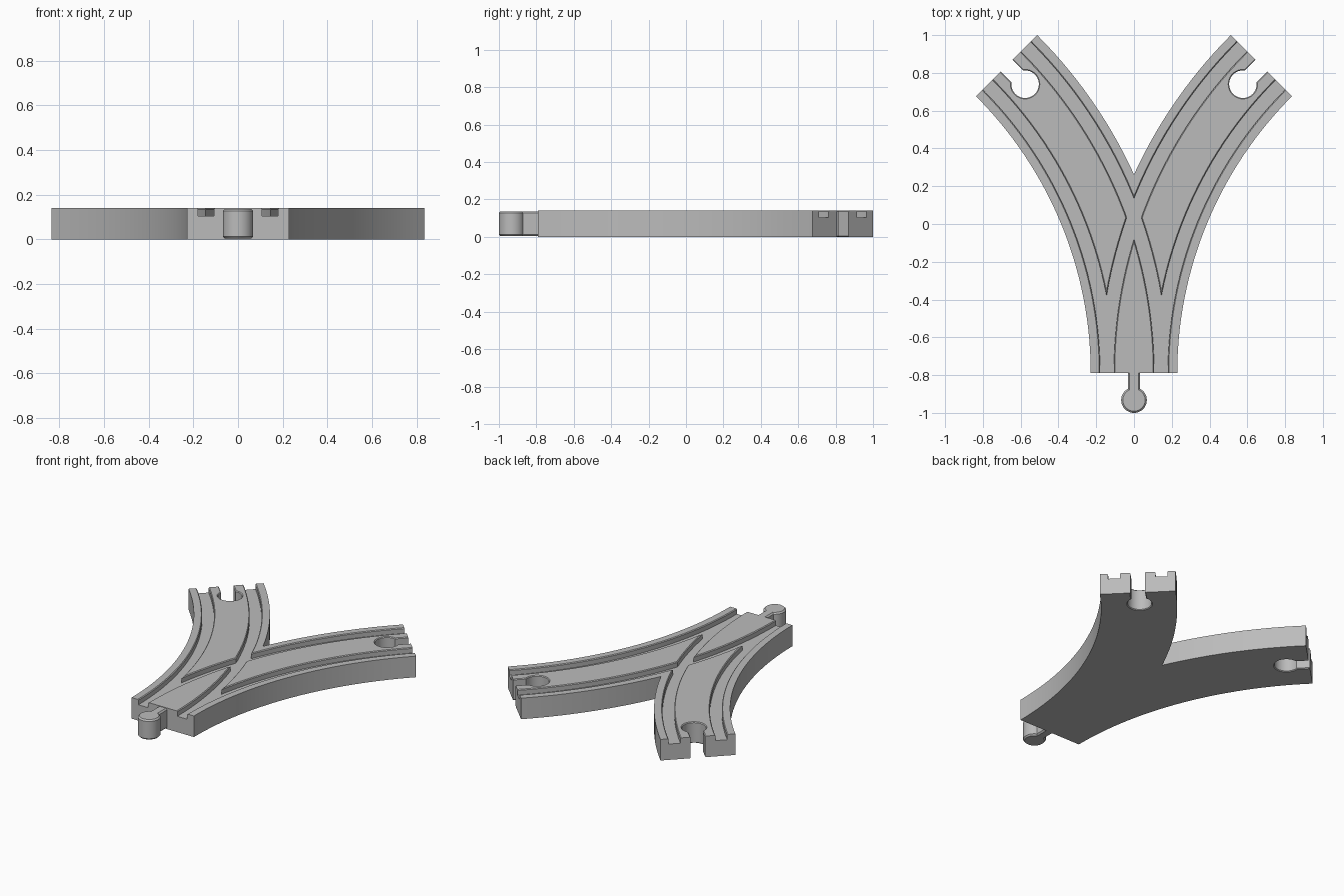
import bpy, bmesh
from math import cos, sin, pi, radians

if "Cube" in bpy.data.objects:
    bpy.data.objects.remove(bpy.data.objects["Cube"], do_unlink=True)

RADIUS, HALF, HEIGHT, FRONT = 2.302, 0.229, 0.14, -0.79
SWEEP = radians(45)
FLARE = 0.005

grey = bpy.data.materials.new("track grey")
grey.use_nodes = True
grey.diffuse_color = (0.5, 0.5, 0.5, 1)
grey.node_tree.nodes["Principled BSDF"].inputs["Base Color"].default_value = (0.5, 0.5, 0.5, 1)


def loft(name, rings):
    """Closed solid skinned through matching rings of points."""
    bm = bmesh.new()
    loops = [[bm.verts.new(p) for p in ring] for ring in rings]
    for a, b in zip(loops, loops[1:]):
        for i in range(len(a)):
            j = (i + 1) % len(a)
            bm.faces.new((a[i], a[j], b[j], b[i]))
    bm.faces.new(loops[0])
    bm.faces.new(loops[-1])
    bmesh.ops.recalc_face_normals(bm, faces=bm.faces)
    mesh = bpy.data.meshes.new(name)
    bm.to_mesh(mesh)
    bm.free()
    mesh.materials.append(grey)
    obj = bpy.data.objects.new(name, mesh)
    bpy.context.collection.objects.link(obj)
    return obj


def boolean(target, tool, operation):
    mod = target.modifiers.new(tool.name, "BOOLEAN")
    mod.operation, mod.solver, mod.object = operation, "EXACT", tool
    bpy.context.view_layer.objects.active = target
    bpy.ops.object.modifier_apply(modifier=mod.name)
    bpy.data.objects.remove(tool, do_unlink=True)


def on_arc(side, offset, angle):
    """Point of a curved branch, offset outward from its centre line."""
    r = RADIUS + offset
    return side * (RADIUS - r * cos(angle)), FRONT + r * sin(angle)


def round_solid(name, x, y, levels, count=40):
    """Upright turned solid from (radius, height) levels."""
    turn = [2 * pi * i / count for i in range(count)]
    return loft(name, [[(x + r * cos(t), y + r * sin(t), z) for t in turn] for r, z in levels])


# Forked body: inner edge, branch end, then outer edge back to the crotch
steps = 28
crotch = math_angle = pi / 2
from math import acos
crotch = acos(RADIUS / (RADIUS + HALF))
half = [on_arc(1, -HALF, SWEEP * i / steps) for i in range(steps + 1)]
half += [on_arc(1, HALF, SWEEP + (crotch - SWEEP) * i / 14) for i in range(15)]
half[-1] = (0, half[-1][1])
outline = half + [(-x, y) for x, y in reversed(half[:-1])]
body = loft("track_body", [[(x, y, z) for x, y in outline] for z in (0, HEIGHT)])

for side in (-1, 1):
    # Wheel grooves with softened top edges
    for centre in (-0.143, 0.143):
        w, top = 0.036, HEIGHT - FLARE
        section = [(-w, 0.105), (w, 0.105), (w, top), (w + 2 * FLARE, HEIGHT + FLARE),
                   (-w - 2 * FLARE, HEIGHT + FLARE), (-w, top)]
        rings = []
        for i in range(-1, steps + 2):
            a = SWEEP * i / steps
            rings.append([(*on_arc(side, centre + o, a), z) for o, z in section])
        boolean(body, loft("groove_cutter", rings), "DIFFERENCE")

    # Connector socket: round hole plus slot out to the branch end
    ex, ey = on_arc(side, 0, SWEEP)
    dx, dy = side * sin(SWEEP), cos(SWEEP)
    depth, r = 0.138, 0.073
    levels = [(r + 2 * FLARE, -FLARE), (r, FLARE), (r, HEIGHT - FLARE),
              (r + 2 * FLARE, HEIGHT + FLARE)]
    hole = round_solid("hole_cutter", ex - dx * depth, ey - dy * depth, levels)
    boolean(body, hole, "DIFFERENCE")
    w = 0.044
    section = [(-w - 2 * FLARE, -FLARE), (w + 2 * FLARE, -FLARE), (w, FLARE),
               (w, HEIGHT - FLARE), (w + 2 * FLARE, HEIGHT + FLARE),
               (-w - 2 * FLARE, HEIGHT + FLARE), (-w, HEIGHT - FLARE), (-w, FLARE)]
    slot = loft("slot_cutter", [[(ex + dx * d + dy * o, ey + dy * d - dx * o, z)
                                 for o, z in section] for d in (-depth, 0.05)])
    boolean(body, slot, "DIFFERENCE")

# Connector peg: chamfered round head and neck
low, high, c = 0.004, 0.137, 0.009
peg = round_solid("connector_peg", 0, -0.932,
                  [(0.068 - c, low), (0.068, low + c), (0.068, high - c), (0.068 - c, high)])
w = 0.032
section = [(-w + c, low), (w - c, low), (w, low + c), (w, high - c),
           (w - c, high), (-w + c, high), (-w, high - c), (-w, low + c)]
neck = loft("neck", [[(x, y, z) for x, z in section] for y in (-0.92, FRONT + 0.01)])
boolean(peg, neck, "UNION")

for obj in (body, peg):
    bpy.ops.object.select_all(action="DESELECT")
    obj.select_set(True)
    bpy.context.view_layer.objects.active = obj
    bpy.ops.object.shade_smooth_by_angle(angle=radians(30))
